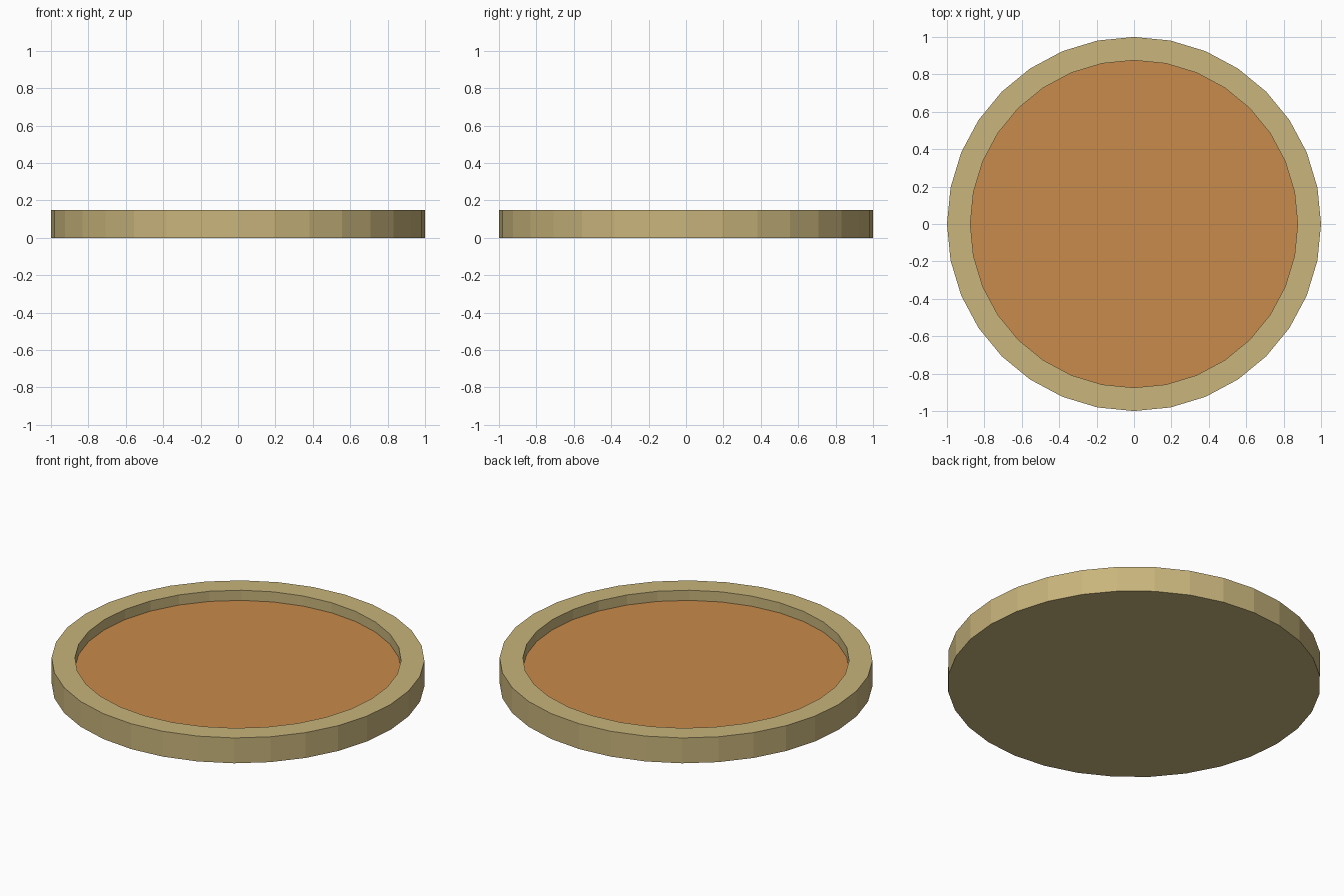
import bpy, bmesh
from math import cos, sin, tau

if "Cube" in bpy.data.objects:
    bpy.data.objects.remove(bpy.data.objects["Cube"])

SIDES = 32


def material(name, color):
    mat = bpy.data.materials.new(name)
    mat.diffuse_color = (*color, 1)
    mat.use_nodes = True
    mat.node_tree.nodes["Principled BSDF"].inputs["Base Color"].default_value = mat.diffuse_color
    return mat


def ring(bm, radius, z):
    return [bm.verts.new((radius * cos(tau * i / SIDES), radius * sin(tau * i / SIDES), z))
            for i in range(SIDES)]


# Round tray: outer wall, flat rim, inner wall and recessed floor
bm = bmesh.new()
profile = [(1.0, 0.0), (1.0, 0.15), (0.875, 0.15), (0.875, 0.09)]
rings = [ring(bm, r, z) for r, z in profile]
for a, b in zip(rings, rings[1:]):
    for i in range(SIDES):
        j = (i + 1) % SIDES
        bm.faces.new((a[i], a[j], b[j], b[i]))
bm.faces.new(rings[0][::-1])
floor = bm.faces.new(rings[-1])
floor.material_index = 1

mesh = bpy.data.meshes.new("round_tray")
bm.to_mesh(mesh)
bm.free()
mesh.materials.append(material("tan_rim", (0.58, 0.46, 0.20)))
mesh.materials.append(material("orange_floor", (0.58, 0.26, 0.07)))
bpy.context.collection.objects.link(bpy.data.objects.new("round_tray", mesh))
